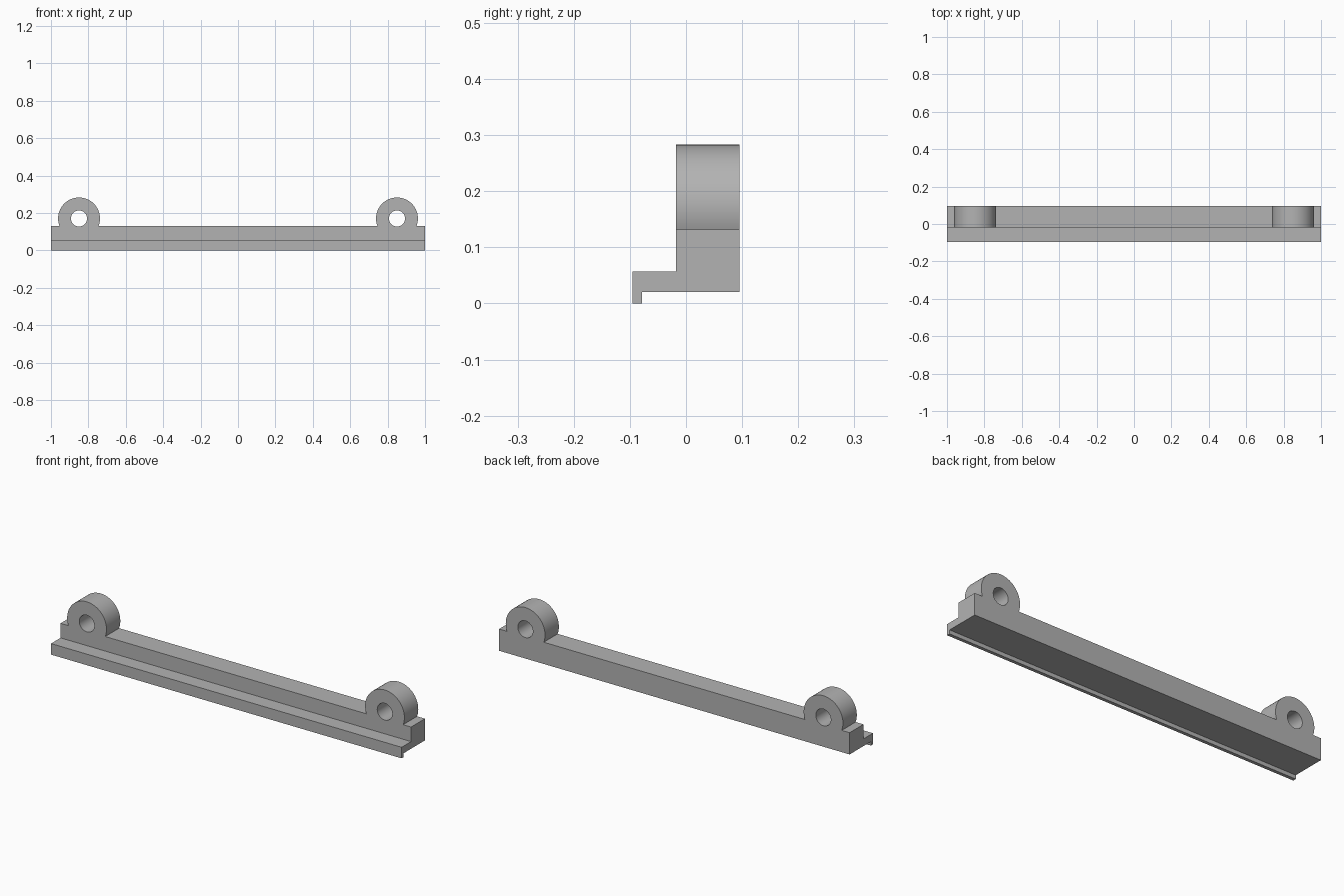
import bpy
import math
from mathutils import Vector

cube = bpy.data.objects.get("Cube")
if cube:
    bpy.data.objects.remove(cube, do_unlink=True)

BACK, FACE, FRONT = 0.095, -0.018, -0.095      # depth stations
BASE, LEDGE, TOP = 0.02, 0.057, 0.132          # height stations
LUG_X, LUG_Z, LUG_R, HOLE_R = 0.85, 0.171, 0.112, 0.043

grey = bpy.data.materials.new("plain grey")
grey.use_nodes = True
colour = (0.45, 0.45, 0.45, 1)
grey.diffuse_color = colour
grey.node_tree.nodes["Principled BSDF"].inputs["Base Color"].default_value = colour


def prism(name, points, sweep):
    """Extrude a closed outline of 3D points along the sweep vector."""
    n = len(points)
    verts = [Vector(p) for p in points]
    verts += [v + Vector(sweep) for v in verts]
    faces = [tuple(range(n)), tuple(reversed(range(n, 2 * n)))]
    faces += [(i, i + n, (i + 1) % n + n, (i + 1) % n) for i in range(n)]
    mesh = bpy.data.meshes.new(name)
    mesh.from_pydata(verts, [], faces)
    mesh.materials.append(grey)
    obj = bpy.data.objects.new(name, mesh)
    bpy.context.collection.objects.link(obj)
    bpy.context.view_layer.objects.active = obj
    bpy.ops.object.select_all(action='DESELECT')
    obj.select_set(True)
    bpy.ops.object.mode_set(mode='EDIT')
    bpy.ops.mesh.select_all(action='SELECT')
    bpy.ops.mesh.normals_make_consistent(inside=False)
    bpy.ops.object.mode_set(mode='OBJECT')
    return obj


def arc(x, radius, start, end, steps, y):
    """Points on an arc around a lug centre."""
    angles = [start + (end - start) * i / steps for i in range(steps + 1)]
    return [(x + radius * math.cos(a), y, LUG_Z + radius * math.sin(a)) for a in angles]


def combine(target, other, operation):
    mod = target.modifiers.new(operation.lower(), 'BOOLEAN')
    mod.operation, mod.solver, mod.object = operation, 'EXACT', other
    bpy.context.view_layer.objects.active = target
    bpy.ops.object.modifier_apply(modifier=mod.name)
    bpy.data.objects.remove(other, do_unlink=True)


# Upright bar with a round lug near each end, as one outline
dip = math.asin((TOP - LUG_Z) / LUG_R)
outline = [(-1, FACE, TOP), (-1, FACE, BASE), (1, FACE, BASE), (1, FACE, TOP)]
for x in (LUG_X, -LUG_X):
    outline += arc(x, LUG_R, dip, math.pi - dip, 56, FACE)
bar = prism("lugged_rail", outline, (0, BACK - FACE, 0))

# Front ledge with a downturned lip
profile = [(FRONT, 0), (-0.078, 0), (-0.078, BASE), (FACE + 0.03, BASE),
           (FACE + 0.03, LEDGE), (FRONT, LEDGE)]
ledge = prism("front_ledge", [(-1, y, z) for y, z in profile], (2, 0, 0))
combine(bar, ledge, 'UNION')

# Bolt holes through the lugs
for x in (LUG_X, -LUG_X):
    circle = arc(x, HOLE_R, 0, 2 * math.pi, 48, FACE - 0.03)[:-1]
    hole = prism("hole_cutter", circle, (0, 0.2, 0))
    hole.hide_render = True
    combine(bar, hole, 'DIFFERENCE')

bpy.ops.object.select_all(action='DESELECT')
bar.select_set(True)
bpy.context.view_layer.objects.active = bar
bpy.ops.object.shade_smooth_by_angle(angle=math.radians(30))
